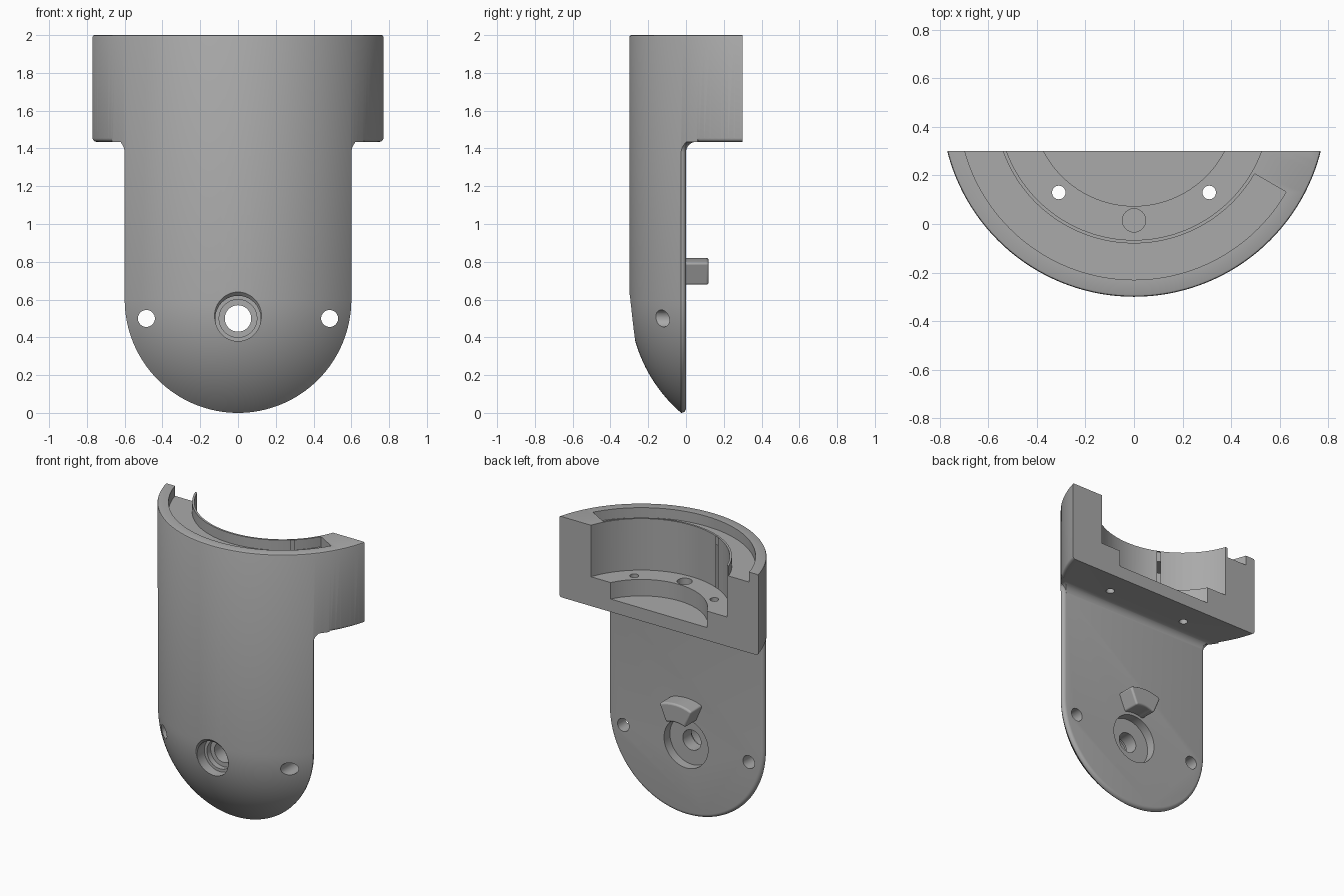
import bpy, bmesh
from math import sin, cos, radians
from mathutils import Matrix, Vector

if "Cube" in bpy.data.objects:
    bpy.data.objects.remove(bpy.data.objects["Cube"])

R = 0.794        # outer radius of the cylinder
AXIS_Y = 0.494   # cylinder axis lies behind the cut face
SHELF = 1.435    # underside of the head
FILLET = 0.055
PIVOT = 0.5      # height of the pivot bore

grey = bpy.data.materials.new("plain grey")
grey.use_nodes = True
grey.diffuse_color = (0.4, 0.4, 0.4, 1)
grey.node_tree.nodes["Principled BSDF"].inputs["Base Color"].default_value = (0.4, 0.4, 0.4, 1)


def loft(name, layers, matrix=Matrix(), ring=False):
    """Solid skinned over equal-sized closed outlines."""
    bm = bmesh.new()
    rows = [[bm.verts.new(matrix @ Vector(p)) for p in layer] for layer in layers]
    pairs = list(zip(rows, rows[1:])) + ([(rows[-1], rows[0])] if ring else [])
    for a, b in pairs:
        for i in range(len(a)):
            j = (i + 1) % len(a)
            bm.faces.new((a[i], a[j], b[j], b[i]))
    if not ring:
        bm.faces.new(rows[0])
        bm.faces.new(rows[-1])
    bmesh.ops.remove_doubles(bm, verts=bm.verts, dist=1e-5)
    bmesh.ops.recalc_face_normals(bm, faces=bm.faces)
    mesh = bpy.data.meshes.new(name)
    bm.to_mesh(mesh)
    bm.free()
    mesh.materials.append(grey)
    ob = bpy.data.objects.new(name, mesh)
    bpy.context.collection.objects.link(ob)
    return ob


def revolve(name, profile, matrix, start=-180, end=180, steps=48):
    """Spin (radius, height) points; angle 0 points to local -y."""
    ring = end - start == 360
    angles = [radians(start + (end - start) * i / steps) for i in range(steps + (not ring))]
    layers = [[(r * sin(a), -r * cos(a), h) for r, h in profile] for a in angles]
    return loft(name, layers, matrix, ring)


def activate(ob):
    bpy.ops.object.select_all(action='DESELECT')
    ob.select_set(True)
    bpy.context.view_layer.objects.active = ob


def combine(ob, tool, operation='DIFFERENCE'):
    activate(ob)
    mod = ob.modifiers.new("shape", 'BOOLEAN')
    mod.operation, mod.object, mod.solver = operation, tool, 'EXACT'
    bpy.ops.object.modifier_apply(modifier=mod.name)
    bpy.data.objects.remove(tool)


def arc(cx, cy, r, start, end, n):
    return [(cx + r * cos(radians(start + (end - start) * i / n)),
             cy + r * sin(radians(start + (end - start) * i / n))) for i in range(n + 1)]


def upright(x, y):
    return Matrix.Translation((x, y, 0))


def along_y(x, z):
    return Matrix.Translation((x, 0, z)) @ Matrix.Rotation(radians(-90), 4, 'X')


# Round-ended half cylinder that forms the outer skin
skin = [(0, 2), (R - 0.01, 2), (R - 0.003, 1.997), (R, 1.99)] + arc(0, 0.6, R, 0, -90, 40)
skin[-1] = (0, 0.6 - R)
bracket = revolve("bracket_body", skin, upright(0, AXIS_Y), -90, 90, 72)


# Front outline: wide head, filleted neck and round-ended tongue
def outline(w, y):
    half = [(0.9, 2.1), (0.9, SHELF)] + arc(w + FILLET, SHELF - FILLET, FILLET, 90, 180, 8)
    lower = arc(0, 0.6, w, 0, -180, 64)
    points = half + lower + [(-x, z) for x, z in reversed(half)]
    return [(x, y, z) for x, z in points]


edge = 0.025
layers = [outline(0.6, -0.5)]
layers += [outline(0.6 - edge + x, y) for x, y in arc(0, -edge, edge, 0, 90, 5)]
layers += [outline(0.6 - edge, 0.5)]
combine(bracket, loft("front_outline", layers), 'INTERSECT')

# Side outline: flat tongue back, filleted into the overhanging head
side = [(-0.6, -0.3), (0, -0.3)]
side += reversed(arc(FILLET, SHELF - FILLET, FILLET, 90, 180, 8))
side += [(0.3, SHELF), (0.3, 2.2), (-0.6, 2.2)]
combine(bracket, loft("side_outline", [[(x, y, z) for y, z in side] for x in (-1, 1)]), 'INTERSECT')

# Rounded lower rim of the head, on both sides of the neck
rim = [(0.83, SHELF - 0.02), (R - 0.02, SHELF - 0.02)]
rim += arc(R - 0.02, SHELF + 0.02, 0.02, -90, 0, 5) + [(0.83, SHELF + 0.02)]
for start, end in ((-89, -57), (57, 89)):
    combine(bracket, revolve("rim_cutter", rim, upright(0, AXIS_Y), start, end, 20))

# Stepped pocket in the head
pocket = [(0, 1.525), (0.42, 1.525), (0.42, 1.64), (0.56, 1.64), (0.56, 2.2), (0, 2.2)]
combine(bracket, revolve("pocket_cutter", pocket, upright(0, AXIS_Y), steps=144))

# Groove in the top face, stopping short on the left
groove = [(0.574, 1.93), (0.724, 1.93), (0.724, 2.2), (0.574, 2.2)]
combine(bracket, revolve("groove_cutter", groove, upright(0, AXIS_Y), -90, 60, 60))


def hole(r, low, high, matrix):
    profile = [(0, low), (r, low), (r, high), (0, high)]
    combine(bracket, revolve("hole_cutter", profile, matrix, steps=32))


# Pocket floor holes and tongue screw holes
hole(0.048, 1.53, 1.8, upright(0, 0.015))
for s in (-1, 1):
    hole(0.028, 1.3, 1.8, upright(s * 0.31, 0.13))
    hole(0.045, -0.6, 0.2, along_y(s * 0.485, PIVOT))

# Pivot bore: chamfered counterbore in front, wide recess behind
bore = [(0, -0.5), (0.15, -0.5), (0.15, -0.31), (0.12, -0.28), (0.12, -0.2), (0.1, -0.2),
        (0.1, -0.16), (0.07, -0.16), (0.07, -0.065), (0.17, -0.065), (0.17, 0.1), (0, 0.1)]
combine(bracket, revolve("bore_cutter", bore, along_y(0, PIVOT), steps=64))

# Curved stop tab above the recess
tab = revolve("stop_tab", [(0.19, -0.04), (0.32, -0.04), (0.32, 0.12), (0.19, 0.12)],
              along_y(0, PIVOT), -23, 23, 12)
bevel = tab.modifiers.new("soft_edges", 'BEVEL')
bevel.width, bevel.segments, bevel.limit_method = 0.018, 4, 'ANGLE'

for ob in (bracket, tab):
    activate(ob)
    bpy.ops.object.shade_smooth_by_angle(angle=radians(30))
